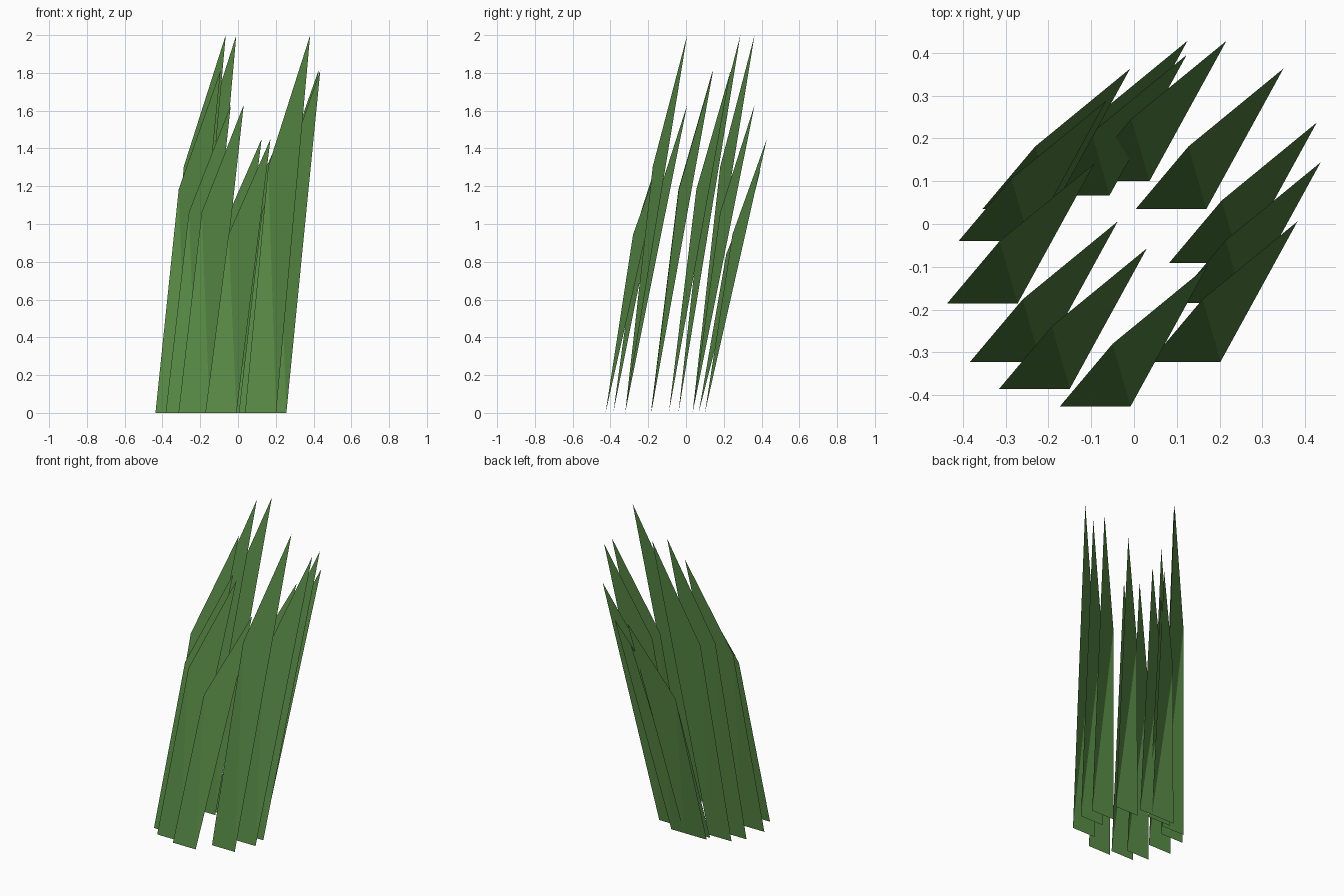
import bpy

cube = bpy.data.objects.get("Cube")
if cube:
    bpy.data.objects.remove(cube, do_unlink=True)

# Grass colour
green = bpy.data.materials.new("grass_green")
green.use_nodes = True
color = (0.1, 0.26, 0.062, 1.0)
green.diffuse_color = color
green.node_tree.nodes["Principled BSDF"].inputs["Base Color"].default_value = color


def blade(name, x, y, height):
    """Leaning two-triangle blade; x, y is the right end of its base edge."""
    verts = [
        (x - 0.165, y, 0),                        # base left
        (x, y, 0),                                # base right
        (x + 0.18, y + 0.328, height),            # tip
        (x - 0.042, y + 0.146, height * 0.652),   # shoulder
    ]
    mesh = bpy.data.meshes.new(name)
    mesh.from_pydata(verts, [], [(0, 1, 3), (1, 2, 3)])
    mesh.materials.append(green)
    obj = bpy.data.objects.new(name, mesh)
    bpy.context.collection.objects.link(obj)


# Blade heights
TALL, HIGH, MID, LOW, SHORT = 2.0, 1.815, 1.63, 1.45, 1.29

# Ring of blades: base position and height
ring = [
    (-0.272, -0.186, HIGH),
    (-0.218, -0.322, MID),
    (-0.15, -0.385, MID),
    (-0.008, -0.426, LOW),
    (0.202, -0.322, TALL),
    (0.256, -0.184, HIGH),
    (0.247, -0.091, HIGH),
    (0.169, 0.035, MID),
    (0.036, 0.1, LOW),
    (-0.055, 0.1, LOW),
    (-0.057, 0.067, SHORT),
    (-0.189, 0.035, TALL),
    (-0.245, -0.04, TALL),
]
for i, (x, y, height) in enumerate(ring):
    blade(f"grass_blade_{i + 1}", x, y, height)
